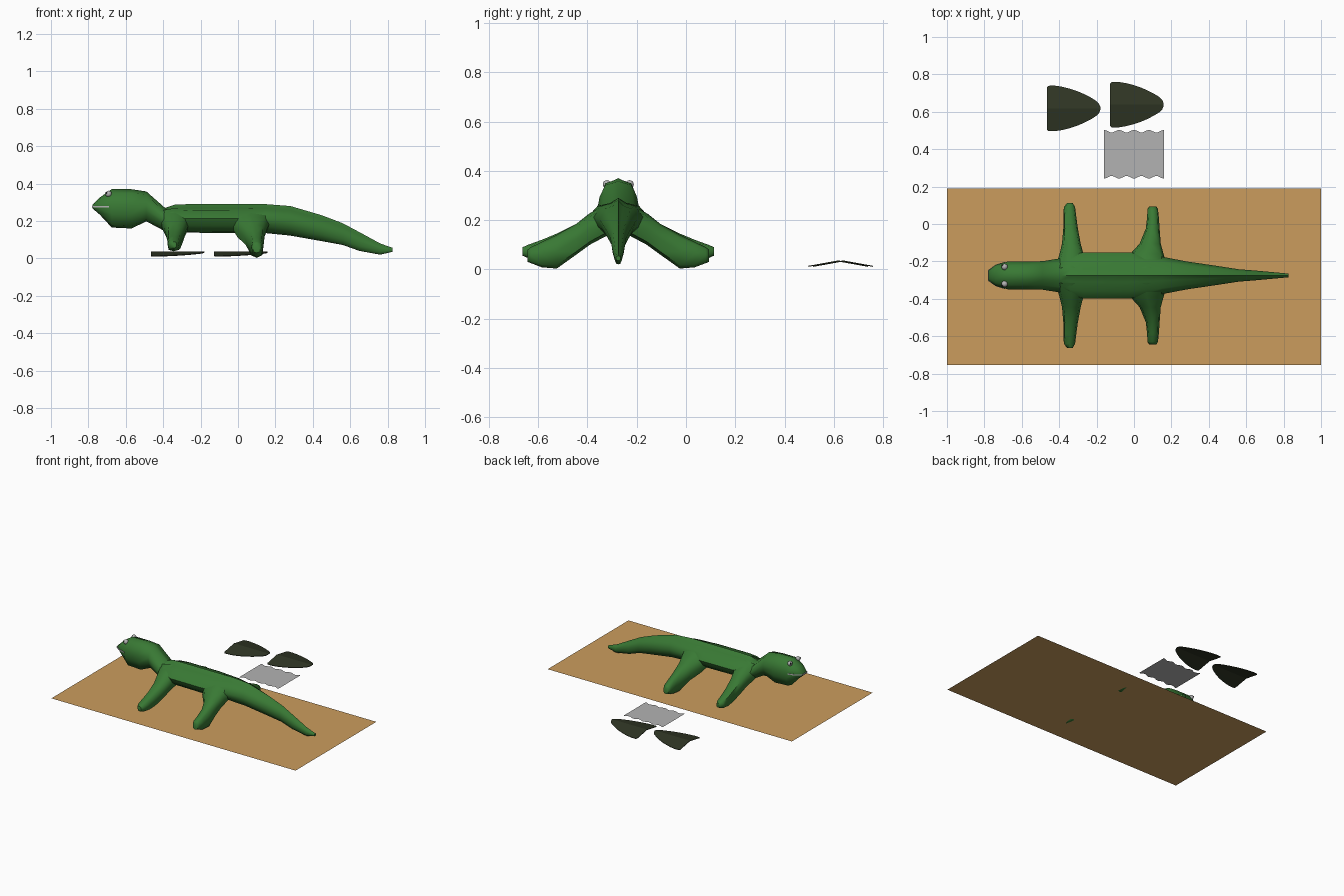
import bpy, bmesh, math

if "Cube" in bpy.data.objects:
    bpy.data.objects.remove(bpy.data.objects["Cube"])

CY = -0.275          # centre line of the lizard
BASE = 0.01          # height of the ground sheet


def material(name, rgb):
    m = bpy.data.materials.new(name)
    m.diffuse_color = (*rgb, 1)
    m.use_nodes = True
    m.node_tree.nodes["Principled BSDF"].inputs["Base Color"].default_value = m.diffuse_color
    return m


GREEN = material("green skin", (0.04, 0.19, 0.034))
SAND = material("sand", (0.60, 0.335, 0.11))
LEAF = material("dark leaf", (0.029, 0.037, 0.018))
GREY = material("light grey", (0.45, 0.45, 0.45))
BLACK = material("black", (0.01, 0.01, 0.01))


def build(name, verts, faces, mat, angle=None):
    me = bpy.data.meshes.new(name)
    me.from_pydata(verts, [], faces)
    bm = bmesh.new()
    bm.from_mesh(me)
    bmesh.ops.recalc_face_normals(bm, faces=bm.faces)
    bm.to_mesh(me)
    bm.free()
    me.materials.append(mat)
    ob = bpy.data.objects.new(name, me)
    bpy.context.collection.objects.link(ob)
    if angle:
        bpy.context.view_layer.objects.active = ob
        ob.select_set(True)
        bpy.ops.object.shade_smooth_by_angle(angle=math.radians(angle))
        ob.select_set(False)
    return ob


def loft(name, rings, mat, angle=60):
    n = len(rings[0])
    verts = [p for r in rings for p in r]
    faces = [(i * n + j, i * n + (j + 1) % n, (i + 1) * n + (j + 1) % n, (i + 1) * n + j)
             for i in range(len(rings) - 1) for j in range(n)]
    faces += [tuple(range(n)), tuple(range(len(verts) - n, len(verts)))]
    return build(name, verts, faces, mat, angle)


# Body: x, half width, bottom, top
body = [(-0.778, 0.026, 0.267, 0.288), (-0.74, 0.056, 0.235, 0.325), (-0.675, 0.074, 0.165, 0.37),
        (-0.57, 0.075, 0.16, 0.37), (-0.49, 0.076, 0.198, 0.358), (-0.39, 0.092, 0.145, 0.27),
        (-0.34, 0.112, 0.14, 0.287), (-0.27, 0.123, 0.138, 0.29), (-0.02, 0.123, 0.135, 0.29),
        (0.15, 0.10, 0.135, 0.29), (0.28, 0.075, 0.122, 0.28), (0.45, 0.05, 0.092, 0.23),
        (0.56, 0.033, 0.072, 0.188), (0.65, 0.026, 0.04, 0.14), (0.76, 0.016, 0.02, 0.08),
        (0.825, 0.01, 0.035, 0.057)]
HEAD = [(0, 1), (0.3, 0.95), (0.7, 0.9), (1, 0.6), (0.95, 0.35), (0.65, 0.06), (0, 0)]
TRUNK = [(0, 1), (0.28, 0.86), (0.68, 0.79), (1, 0.5), (0.85, 0.25), (0.5, 0.04), (0, 0)]


def section(x, w, lo, hi):
    half = HEAD if x < -0.45 else TRUNK
    pts = half + [(-a, b) for a, b in half[-2:0:-1]]
    return [(x, CY + a * w, lo + b * (hi - lo)) for a, b in pts]


loft("lizard_body", [section(*s) for s in body], GREEN)

# Legs: distance from centre line, x range, z range
front = [(0.04, -0.42, -0.25, 0.14, 0.27), (0.12, -0.397, -0.272, 0.105, 0.225),
         (0.17, -0.385, -0.285, 0.075, 0.185), (0.25, -0.378, -0.3, 0.045, 0.145),
         (0.31, -0.378, -0.308, 0.038, 0.12), (0.365, -0.375, -0.315, 0.045, 0.10),
         (0.388, -0.358, -0.328, 0.055, 0.09)]
hind = [(0.04, -0.05, 0.18, 0.14, 0.27), (0.115, -0.02, 0.158, 0.10, 0.228),
        (0.17, 0.03, 0.143, 0.06, 0.185), (0.25, 0.063, 0.137, 0.003, 0.14),
        (0.31, 0.07, 0.133, 0.008, 0.112), (0.355, 0.072, 0.128, 0.025, 0.09),
        (0.368, 0.08, 0.12, 0.03, 0.08)]
C = 0.8
OCT = [(1, 0), (C, C), (0, 1), (-C, C), (-1, 0), (-C, -C), (0, -1), (C, -C)]
for label, stations in (("front", front), ("hind", hind)):
    for side, s in (("near", -1), ("far", 1)):
        rings = [[((a + b) / 2 + u * (b - a) / 2, CY + s * d, (lo + hi) / 2 + v * (hi - lo) / 2)
                  for u, v in OCT] for d, a, b, lo, hi in stations]
        loft(f"{label}_leg_{side}", rings, GREEN)


def ball(name, r, loc, mat):
    bpy.ops.mesh.primitive_uv_sphere_add(segments=16, ring_count=10, radius=r, location=loc)
    ob = bpy.context.object
    ob.name = name
    ob.data.materials.append(mat)
    bpy.ops.object.shade_smooth()


# Eyes
for side, s in (("near", -1), ("far", 1)):
    ball(f"eye_{side}", 0.017, (-0.692, CY + s * 0.046, 0.345), GREY)
    ball(f"pupil_{side}", 0.006, (-0.703, CY + s * 0.054, 0.35), BLACK)

# Mouth: thin strip round the snout
lip = [(-0.69, 0.073), (-0.74, 0.0575), (-0.781, 0.028)]
lip = [(x, CY - w) for x, w in lip] + [(x, CY + w) for x, w in lip[::-1]]
loft("mouth", [[(x, y, z) for x, y in lip] for z in (0.272, 0.280)], GREY, 30)

# Sand sheet
build("ground_sheet", [(-1, -0.755, BASE), (1, -0.755, BASE), (1, 0.19, BASE), (-1, 0.19, BASE)],
      [(0, 1, 2, 3)], SAND)

# Scalloped grey sheet
N = 32
edge = [(-0.16 + 0.32 * i / N, 0.007 * math.cos(8 * math.pi * i / N)) for i in range(N + 1)]
build("wavy_sheet",
      [(x, 0.250 - w, BASE) for x, w in edge] + [(x, 0.496 + w, BASE) for x, w in edge],
      [(i, i + 1, N + 2 + i, N + 1 + i) for i in range(N)], GREY)

# Two folded leaves: offset along x, half width
outline = [(0, 0.113), (0.008, 0.121), (0.04, 0.122), (0.08, 0.116), (0.12, 0.106), (0.16, 0.093),
           (0.20, 0.076), (0.24, 0.055), (0.265, 0.039), (0.278, 0.025), (0.285, 0.008)]
for k, (x0, y0) in enumerate(((-0.465, 0.618), (-0.127, 0.638))):
    verts = [(x0 + dx, y0 + t * w, 0.036 - 0.18 * abs(t) * w)
             for dx, w in outline for t in (-1, -0.5, 0, 0.5, 1)]
    faces = [(i * 5 + j, i * 5 + j + 1, i * 5 + j + 6, i * 5 + j + 5)
             for i in range(len(outline) - 1) for j in range(4)]
    leaf = build(f"leaf_{k + 1}", verts, faces, LEAF)
    mod = leaf.modifiers.new("thickness", "SOLIDIFY")
    mod.thickness = 0.004
